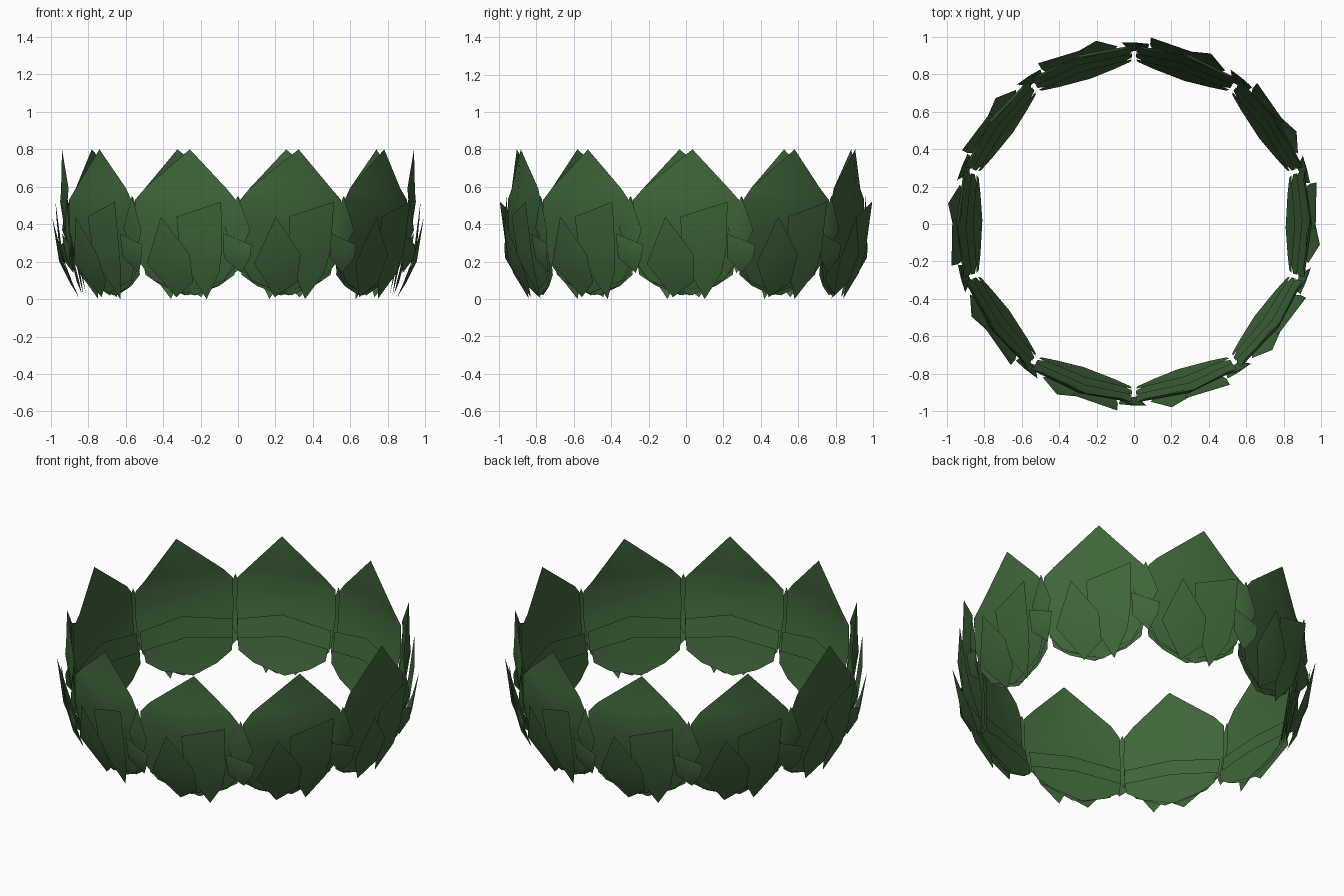
import bpy, math

N = 10                       # leaf groups around the ring
mat = bpy.data.materials.new("leaf_green")
mat.diffuse_color = (0.05, 0.13, 0.042, 1)


def ring(name, verts, faces):
    """Make a leaf from (tangent, radius, height) points and repeat it around z."""
    me = bpy.data.meshes.new(name)
    me.from_pydata([(u, -r, z) for u, r, z in verts], [], faces)
    me.materials.append(mat)
    for p in me.polygons:
        p.use_smooth = True
    for i in range(N):
        ob = bpy.data.objects.new(f"{name}_{i + 1}", me)
        ob.rotation_euler[2] = math.radians(-18 + i * 360 / N)
        bpy.context.collection.objects.link(ob)


def broad_leaf(name, rows, tip, base):
    """Two-column leaf; rows are (height, half width, centre radius, edge radius)."""
    v, f = [], []
    for z, w, rc, re in rows:
        v += [(-w, re, z), (0, rc, z - 0.01), (w, re, z)]
    for k in range(len(rows) - 1):
        a = 3 * k
        for j in (a, a + 1):
            f.append((j, j + 1, j + 4, j + 3))
    t, b, e = len(v), len(v) + 1, 3 * (len(rows) - 1)
    v += [tip, base]
    f += [(t, 1, 0), (t, 2, 1), (e, e + 1, b), (e + 1, e + 2, b)]
    ring(name, v, f)


def pointed_leaf(name, outline, middle):
    """Small creased leaf, a fan of facets around a raised middle point."""
    n = len(outline)
    ring(name, outline + [middle], [(i, (i + 1) % n, n) for i in range(n)])


# Tall leaf forming the crown points
broad_leaf("tall_leaf",
           [(0.59, 0.23, 0.945, 0.905), (0.53, 0.283, 0.95, 0.91),
            (0.37, 0.285, 0.925, 0.905), (0.20, 0.27, 0.885, 0.875),
            (0.10, 0.20, 0.86, 0.85)],
           (0.035, 0.94, 0.80), (-0.03, 0.835, 0.03))

# Shorter overlapping leaves lining the inside
broad_leaf("middle_lining_leaf",
           [(0.30, 0.27, 0.89, 0.87), (0.18, 0.265, 0.86, 0.85),
            (0.09, 0.19, 0.84, 0.835)],
           (0.02, 0.90, 0.345), (0.03, 0.825, 0.02))
broad_leaf("low_lining_leaf",
           [(0.20, 0.26, 0.85, 0.84), (0.13, 0.25, 0.835, 0.83),
            (0.07, 0.16, 0.82, 0.82)],
           (0.0, 0.86, 0.235), (-0.02, 0.81, 0.02))

# Outer leaves that flare away from the ring
pointed_leaf("flared_outer_leaf",
             [(0.222, 0.975, 0.52), (-0.03, 0.97, 0.44), (-0.02, 0.94, 0.22),
              (0.10, 0.85, 0.0), (0.19, 0.91, 0.14), (0.215, 0.94, 0.26)],
             (0.09, 0.955, 0.27))
pointed_leaf("small_outer_leaf",
             [(-0.11, 0.993, 0.44), (-0.21, 0.93, 0.19), (-0.07, 0.85, 0.01),
              (0.04, 0.90, 0.09), (0.04, 0.96, 0.24)],
             (-0.08, 0.955, 0.2))

# Little leaves filling the gaps between groups
pointed_leaf("gap_leaf",
             [(0.295, 0.915, 0.55), (0.225, 0.92, 0.38), (0.28, 0.88, 0.2),
              (0.36, 0.90, 0.37)],
             (0.29, 0.925, 0.36))
pointed_leaf("low_gap_leaf",
             [(0.22, 0.94, 0.35), (0.22, 0.92, 0.22), (0.30, 0.87, 0.14),
              (0.36, 0.90, 0.22), (0.37, 0.90, 0.29)],
             (0.29, 0.925, 0.25))
